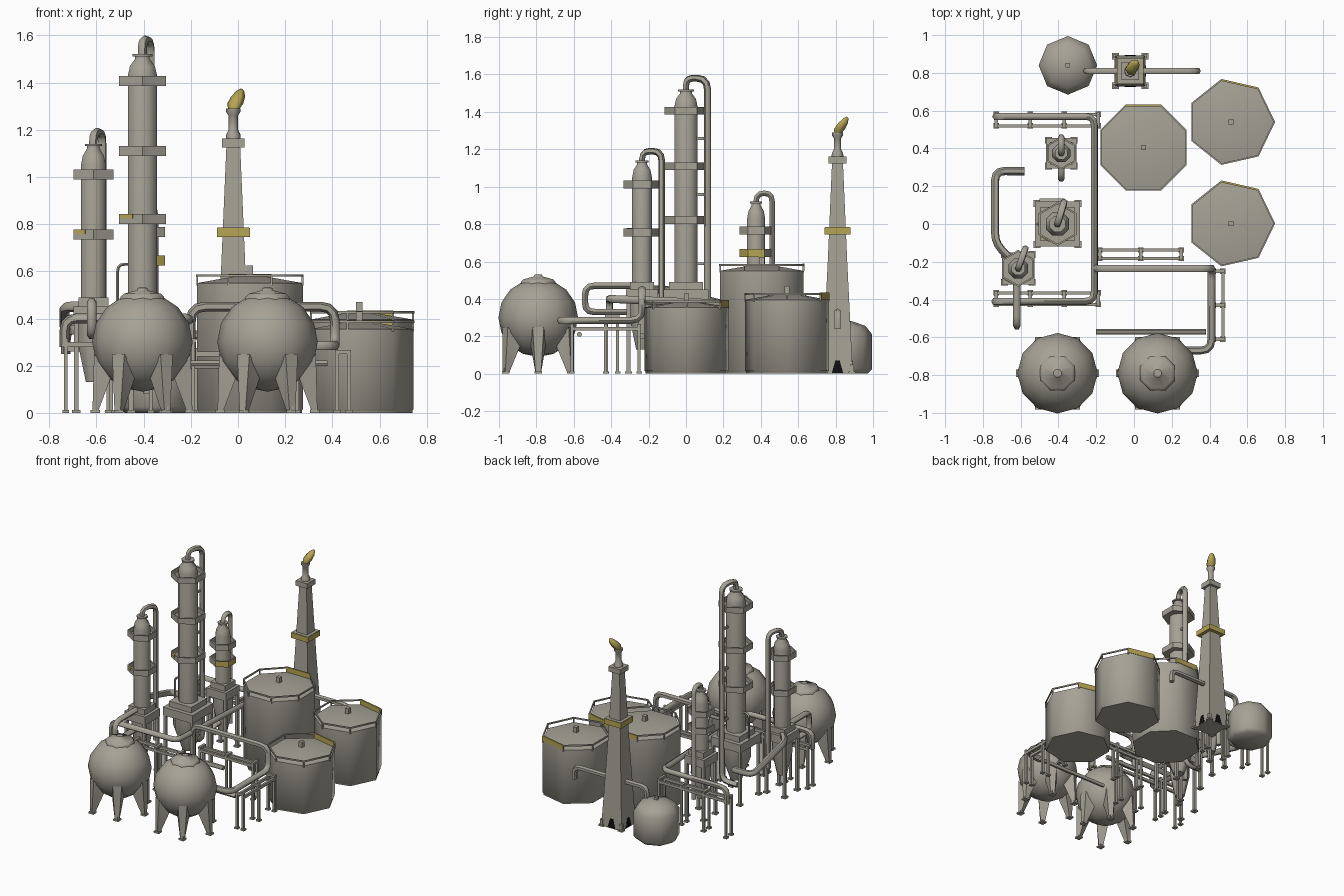
import bpy, bmesh, math
from mathutils import Vector

if "Cube" in bpy.data.objects:
    bpy.data.objects.remove(bpy.data.objects["Cube"])


def material(name, rgb):
    m = bpy.data.materials.new(name)
    m.diffuse_color = (*rgb, 1)
    m.use_nodes = True
    m.node_tree.nodes["Principled BSDF"].inputs["Base Color"].default_value = m.diffuse_color
    return m


GREY = material("warm_grey", (0.38, 0.36, 0.305))
YELLOW = material("safety_yellow", (0.47, 0.38, 0.09))
DARK = material("opening_black", (0.005, 0.005, 0.005))


def finish(name, bm, mat, smooth=60):
    bmesh.ops.recalc_face_normals(bm, faces=bm.faces)
    me = bpy.data.meshes.new(name)
    bm.to_mesh(me)
    bm.free()
    me.materials.append(mat)
    ob = bpy.data.objects.new(name, me)
    bpy.context.collection.objects.link(ob)
    bpy.ops.object.select_all(action='DESELECT')
    ob.select_set(True)
    bpy.context.view_layer.objects.active = ob
    bpy.ops.object.shade_smooth_by_angle(angle=math.radians(smooth))
    return ob


def lathe(name, x, y, profile, n, rot=0, mat=GREY, closed=False, smooth=60):
    """Turn a (radius, z) profile into an n-sided solid."""
    bm = bmesh.new()
    rings = []
    for r, z in profile:
        if r == 0:
            rings.append([bm.verts.new((x, y, z))] * n)
        else:
            rings.append([bm.verts.new((x + r * math.cos(rot + i * math.tau / n),
                                        y + r * math.sin(rot + i * math.tau / n), z)) for i in range(n)])
    pairs = list(zip(rings, rings[1:])) + ([(rings[-1], rings[0])] if closed else [])
    for a, b in pairs:
        for i in range(n):
            j = (i + 1) % n
            quad = list(dict.fromkeys((a[i], a[j], b[j], b[i])))
            if len(quad) > 2:
                bm.faces.new(quad)
    if not closed:
        for ring in (rings[0], rings[-1]):
            if len(set(ring)) > 2:
                bm.faces.new(ring)
    return finish(name, bm, mat, smooth)


def hull(name, points, mat=GREY, smooth=30):
    bm = bmesh.new()
    vs = [bm.verts.new(p) for p in points]
    bmesh.ops.convex_hull(bm, input=vs)
    return finish(name, bm, mat, smooth)


def box(name, a, b, mat=GREY):
    return hull(name, [(x, y, z) for x in (a[0], b[0]) for y in (a[1], b[1]) for z in (a[2], b[2])], mat)


def post(name, x, y, z0, z1, h=0.009):
    box(name, (x - h, y - h, z0), (x + h, y + h, z1))
    if z0 == 0:
        box(name + "_foot", (x - h * 1.8, y - h * 1.8, 0), (x + h * 1.8, y + h * 1.8, 0.012))


def pipe(name, pts, r=0.018, bend=0.05):
    """Round pipe through the points with rounded corners."""
    pts = [Vector(p) for p in pts]
    path = [pts[0]]
    for p, c, q in zip(pts, pts[1:], pts[2:]):
        d = min(bend, (p - c).length * 0.5, (q - c).length * 0.5)
        a, b = c + (p - c).normalized() * d, c + (q - c).normalized() * d
        path += [a.lerp(c, t).lerp(c.lerp(b, t), t) for t in (0, 0.33, 0.67, 1)]
    path.append(pts[-1])
    cu = bpy.data.curves.new(name, 'CURVE')
    cu.dimensions = '3D'
    cu.bevel_depth, cu.bevel_resolution, cu.use_fill_caps = r, 1, True
    sp = cu.splines.new('POLY')
    sp.points.add(len(path) - 1)
    for s, p in zip(sp.points, path):
        s.co = (*p, 1)
    cu.materials.append(GREY)
    ob = bpy.data.objects.new(name, cu)
    bpy.context.collection.objects.link(ob)
    bpy.ops.object.select_all(action='DESELECT')
    ob.select_set(True)
    bpy.context.view_layer.objects.active = ob
    bpy.ops.object.convert(target='MESH')
    bpy.ops.object.shade_smooth_by_angle(angle=math.radians(60))


# spherical pressure tanks on six flared legs
for x in (-0.405, 0.125):
    y = -0.79
    ball = [(0.213 * math.sin(math.pi * i / 8), 0.30 - 0.21 * math.cos(math.pi * i / 8)) for i in range(9)]
    ball[0], ball[-1] = (0, 0.09), (0, 0.51)
    lathe("sphere_tank", x, y, ball, 12)
    lathe("sphere_cap", x, y, [(0.1, 0.46), (0.1, 0.492), (0.085, 0.505), (0.025, 0.52),
                               (0.022, 0.53), (0, 0.532)], 8, math.pi / 8)
    for k in range(6):
        u = Vector((math.cos(k * math.pi / 3), math.sin(k * math.pi / 3), 0))
        v = Vector((-u.y, u.x, 0))
        c = Vector((x, y, 0))
        shape = [(0.19, 0.014, 0), (0.212, 0.014, 0), (0.205, 0.03, 0.25), (0.13, 0.042, 0.16)]
        hull("sphere_leg", [c + u * r + v * w * s + Vector((0, 0, z)) for r, w, z in shape for s in (1, -1)],
             smooth=60)
        f = c + u * 0.2
        post("sphere_leg_base", f.x, f.y, 0, 0.03, 0.011)

# storage tanks with cone roof, vent, rail and one yellow gate panel
for x, y, R, wall, n, rot, gate in ((0.05, 0.405, 0.243, 0.55, 8, math.pi / 8, 1),
                                    (0.514, 0.54, 0.23, 0.395, 7, 0, 1),
                                    (0.514, 0.003, 0.23, 0.355, 7, 0, 1)):
    lathe("storage_tank", x, y, [(R - 0.004, 0), (R - 0.004, 0.012), (R, 0.015), (R, wall),
                                 (0, wall + 0.04)], n, rot)
    post("tank_vent", x, y, wall + 0.03, wall + 0.075, 0.014)
    top = wall + 0.037
    lathe("tank_rail", x, y, [(R + 0.003, top - 0.01), (R + 0.003, top), (R - 0.006, top),
                              (R - 0.006, top - 0.01)], n, rot, closed=True)
    corner = [Vector((x + (R - 0.002) * math.cos(rot + i * math.tau / n),
                      y + (R - 0.002) * math.sin(rot + i * math.tau / n), 0)) for i in range(n)]
    for c in corner:
        post("rail_post", c.x, c.y, wall - 0.01, top - 0.002, 0.004)
    a, b = corner[gate], corner[gate + 1]
    o = ((a + b) / 2 - Vector((x, y, 0))).normalized() * 0.005
    hull("yellow_gate", [p + o * s + Vector((0, 0, z)) for p in (a, b) for s in (-1, 1)
                         for z in (wall, top + 0.001)], YELLOW)

# small round-topped vessel
lathe("small_vessel", -0.35, 0.84, [(0.13, 0), (0.155, 0.025), (0.155, 0.21), (0.12, 0.255), (0.05, 0.28),
                                    (0, 0.285)], 8)
post("vessel_vent", -0.35, 0.84, 0.27, 0.30, 0.012)


# distillation columns: shaft, dome, tray platforms, square table and hopper bottom
def column(x, y, r, top, trays, R, half, yellow=-1):
    lathe("column_shaft", x, y, [(r, 0.35), (r, top), (r * 0.85, top + 0.04),
                                 (r * 0.5, top + 0.07), (r * 0.5, top + 0.08), (r * 0.68, top + 0.08),
                                 (r * 0.68, top + 0.09), (0, top + 0.09)], 8, math.pi / 8)
    for i, z in enumerate(trays):
        tray = lathe("tray_platform", x, y, [(r * 0.9, z), (R, z), (R, z + 0.042), (R - 0.01, z + 0.042),
                                             (R - 0.01, z + 0.012), (r * 0.9, z + 0.012)], 6, math.pi / 6,
                     closed=True, smooth=30)
        if i == yellow:  # right-hand side of the parapet is yellow
            tray.data.materials.append(YELLOW)
            for p in tray.data.polygons:
                if abs(p.normal.z) < 0.5 and p.center.x > x + R * 0.3 and p.center.y < y + R * 0.3:
                    p.material_index = 1
    box("column_table", (x - half, y - half, 0.39), (x + half, y + half, 0.45))
    box("table_curb", (x - half * 0.75, y - half * 0.75, 0.45), (x + half * 0.75, y + half * 0.75, 0.49))
    lathe("column_hopper", x, y, [(r * 0.6, 0.13), (half * 0.85, 0.30), (half * 0.85, 0.40)], 8, math.pi / 8)
    for sx in (-1, 1):
        for sy in (-1, 1):
            post("table_leg", x + sx * (half - 0.012), y + sy * (half - 0.012), 0, 0.42, 0.01)


column(-0.405, 0.0, 0.067, 1.43, (0.80, 1.088, 1.385), 0.115, 0.12)
column(-0.613, -0.235, 0.057, 1.05, (0.735, 0.99), 0.098, 0.085)
column(-0.385, 0.375, 0.052, 0.83, (0.625, 0.745), 0.088, 0.08, yellow=0)
# small yellow gate plates on two trays
for x, y, z, R in ((-0.405, 0, 0.823, 0.115), (-0.613, -0.235, 0.758, 0.098)):
    a = Vector((x - R * 0.8, y - R * 0.54, z))
    b = Vector((x - R * 0.35, y - R * 0.80, z))
    hull("tray_gate", [p + d * Vector((-0.5, -0.87, 0)) + Vector((0, 0, h)) for p in (a, b)
                       for d in (0, 0.004) for h in (0, 0.02)], YELLOW)

# overhead pipes and side pipes of the columns
pipe("tall_column_pipe", [(-0.405, 0, 1.5), (-0.405, 0, 1.58), (-0.37, 0.115, 1.58), (-0.37, 0.115, 0.15),
                          (-0.5, 0.115, 0.15)], 0.019, 0.06)
pipe("left_column_pipe", [(-0.613, -0.235, 1.1), (-0.613, -0.235, 1.19), (-0.575, -0.13, 1.19),
                          (-0.575, -0.13, 0.2)], 0.018)
pipe("rear_column_pipe", [(-0.385, 0.375, 0.88), (-0.385, 0.375, 0.965), (-0.385, 0.46, 0.965),
                          (-0.385, 0.46, 0.15)], 0.017)
pipe("rear_feed_pipe", [(-0.385, 0.36, 0.2), (-0.385, 0.24, 0.2), (-0.385, 0.24, 0.08)], 0.018)
pipe("thin_side_pipe", [(-0.405, 0, 0.63), (-0.51, 0, 0.63), (-0.51, 0, 0.4)], 0.007, 0.03)
for z in (0.58, 0.95, 1.25):
    box("pipe_bracket", (-0.386, 0.04, z), (-0.374, 0.12, z + 0.015))
pipe("front_loop_pipe", [(-0.62, -0.24, 0.47), (-0.62, -0.54, 0.47), (-0.62, -0.54, 0.33),
                         (-0.62, -0.26, 0.33)], 0.02)
pipe("side_loop_pipe", [(-0.58, 0.28, 0.35), (-0.735, 0.28, 0.35), (-0.735, -0.10, 0.45),
                        (-0.64, -0.20, 0.45)], 0.022)

# main ground pipework
pipe("header_pipe", [(-0.73, 0.57, 0.25), (-0.73, 0.57, 0.36), (-0.21, 0.57, 0.36), (-0.21, -0.41, 0.40),
                     (-0.735, -0.41, 0.40), (-0.735, -0.41, 0.28)], 0.021)
pipe("cross_pipe", [(-0.2, -0.235, 0.2), (-0.2, -0.235, 0.45), (0.41, -0.235, 0.45), (0.41, -0.235, 0.285),
                    (0.41, -0.67, 0.285), (0.26, -0.67, 0.285)], 0.021, 0.06)
pipe("low_pipe", [(-0.2, -0.57, 0.21), (0.38, -0.57, 0.21)], 0.014)
pipe("low_tank_pipe", [(-0.2, -0.235, 0.2), (0.05, -0.235, 0.2)], 0.016)
pipe("flare_pipe", [(-0.25, 0.81, 0.24), (-0.25, 0.81, 0.33), (0.335, 0.81, 0.33), (0.335, 0.81, 0.24)], 0.019)


# pipe racks: twin rails, cross beams and paired legs
def rack(a, b, w, n, top=0.25):
    a, b = Vector((*a, 0)), Vector((*b, 0))
    side = Vector((-(b - a).y, (b - a).x, 0)).normalized() * w / 2
    for s in (1, -1):
        p, q = a + side * s, b + side * s
        box("rack_rail", (p.x - 0.008, p.y - 0.008, top - 0.02), (q.x + 0.008, q.y + 0.008, top))
        for i in range(n):
            c = p.lerp(q, i / (n - 1))
            post("rack_leg", c.x, c.y, 0, top - 0.01, 0.008)
    for i in range(n):
        c = a.lerp(b, i / (n - 1))
        lo, hi = c - side, c + side
        box("rack_beam", (min(lo.x, hi.x) - 0.009, min(lo.y, hi.y) - 0.009, top),
            (max(lo.x, hi.x) + 0.009, max(lo.y, hi.y) + 0.009, top + 0.016))


rack((-0.73, 0.55), (-0.19, 0.55), 0.06, 4, 0.28)
rack((-0.73, -0.395), (-0.19, -0.395), 0.06, 4, 0.30)
rack((-0.18, -0.16), (0.25, -0.16), 0.045, 3, 0.26)
rack((0.445, -0.61), (0.445, -0.25), 0.05, 3)

# flare stack: tapered square mast, collars, burner and leaning flame
fx, fy, q = -0.02, 0.81, math.sqrt(2)
lathe("flare_mast", fx, fy, [(0.082 * q, 0), (0.052 * q, 0.6), (0.029 * q, 1.135)], 4, math.pi / 4)
for sx in (-1, 1):
    for sy in (-1, 1):
        post("mast_foot", fx + sx * 0.078, fy + sy * 0.078, 0, 0.05, 0.01)
lathe("yellow_collar", fx, fy, [(0.07 * q, 0.745), (0.07 * q, 0.783)], 4, math.pi / 4, YELLOW)
lathe("collar_floor", fx, fy, [(0.066 * q, 0.78), (0.066 * q, 0.785)], 4, math.pi / 4)
lathe("top_collar", fx, fy, [(0.047 * q, 1.125), (0.047 * q, 1.162)], 4, math.pi / 4)
lathe("burner", fx, fy, [(0.032, 1.16), (0.03, 1.18), (0.02, 1.2), (0.02, 1.26), (0.03, 1.275), (0.03, 1.29),
                         (0, 1.29)], 8)
flame = lathe("flame", fx, fy, [(0.02, 1.28), (0.034, 1.31), (0.03, 1.34), (0.016, 1.365), (0, 1.375)], 6,
              mat=YELLOW)
for v in flame.data.vertices:
    t = max(0, v.co.z - 1.29)
    v.co.x += t * 0.4
    v.co.y += t * 0.6
for k in range(4):
    u = Vector((math.cos(k * math.pi / 2), math.sin(k * math.pi / 2), 0))
    v = Vector((-u.y, u.x, 0))
    hull("mast_opening", [Vector((fx, fy, z)) + u * (0.082 - 0.05 * z + d) + v * s * w
                          for w, z in ((0.03, 0.005), (0.012, 0.07)) for s in (1, -1) for d in (-0.003, 0.002)],
         DARK)
